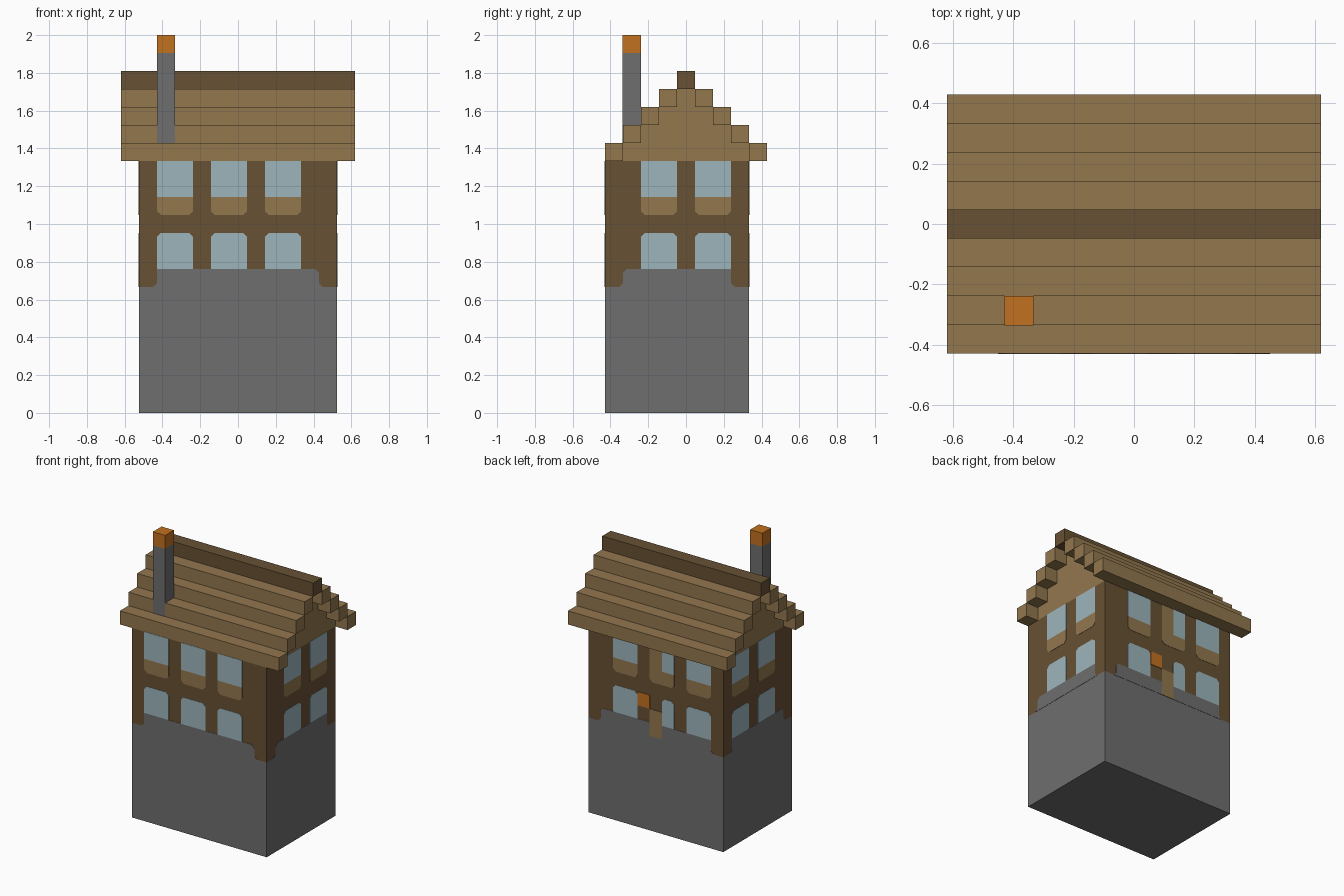
import bpy
import bmesh

if "Cube" in bpy.data.objects:
    bpy.data.objects.remove(bpy.data.objects["Cube"], do_unlink=True)

U = 2 / 21      # size of one building block
CUT = 0.22      # clipped corner, in blocks
THIN = 0.02     # plate thickness, in blocks


def material(name, rgb):
    m = bpy.data.materials.new(name)
    m.use_nodes = True
    m.diffuse_color = (*rgb, 1)
    m.node_tree.nodes["Principled BSDF"].inputs["Base Color"].default_value = (*rgb, 1)
    return m


STONE = material("grey stone", (0.156, 0.156, 0.156))
WOOD = material("dark brown wood", (0.136, 0.082, 0.034))
TAN = material("tan wood", (0.288, 0.184, 0.076))
GLASS = material("pale blue glass", (0.333, 0.462, 0.503))
ORANGE = material("orange clay", (0.539, 0.165, 0.0144))


def prism(name, mat, ring, shift):
    """Closed solid: a ring of points swept along a vector, in blocks."""
    bm = bmesh.new()
    a = [bm.verts.new([c * U for c in p]) for p in ring]
    b = [bm.verts.new([(c + d) * U for c, d in zip(p, shift)]) for p in ring]
    bm.faces.new(a)
    bm.faces.new(b)
    for i in range(len(a)):
        j = (i + 1) % len(a)
        bm.faces.new((a[i], a[j], b[j], b[i]))
    bmesh.ops.recalc_face_normals(bm, faces=bm.faces)
    mesh = bpy.data.meshes.new(name)
    bm.to_mesh(mesh)
    bm.free()
    mesh.materials.append(mat)
    obj = bpy.data.objects.new(name, mesh)
    bpy.context.collection.objects.link(obj)


def box(name, mat, x, y, z):
    ring = [(x[0], y[0], z[0]), (x[1], y[0], z[0]), (x[1], y[1], z[0]), (x[0], y[1], z[0])]
    prism(name, mat, ring, (0, 0, z[1] - z[0]))


# Each wall: point on the wall from (along, height), and outward step
WALLS = {
    "front": (lambda s, z: (s, -4.5, z), (0, -THIN, 0)),
    "back": (lambda s, z: (s, 3.5, z), (0, THIN, 0)),
    "left": (lambda s, z: (5.5, s, z), (THIN, 0, 0)),
    "right": (lambda s, z: (-5.5, s, z), (-THIN, 0, 0)),
}


def plate(wall, part, mat, points):
    place, out = WALLS[wall]
    prism(f"{wall}_{part}", mat, [place(s, z) for s, z in points], out)


def panel(wall, part, mat, s0, s1, z0, z1, clipped=()):
    """Rectangular plate with chosen corners clipped: bl, br, tr, tl."""
    corners = [("bl", s0, z0, 1, 1), ("br", s1, z0, -1, 1),
               ("tr", s1, z1, -1, -1), ("tl", s0, z1, 1, -1)]
    points = []
    for key, s, z, ds, dz in corners:
        if key in clipped:
            pair = [(s, z + dz * CUT), (s + ds * CUT, z)]
            points += pair if key in ("bl", "tr") else pair[::-1]
        else:
            points.append((s, z))
    plate(wall, part, mat, points)


def window_pair(wall, s):
    """Lower pane, upper pane and the sill panel beneath it."""
    panel(wall, "lower_window", GLASS, s, s + 2, 8, 10, ("tl", "tr"))
    panel(wall, "upper_window", GLASS, s, s + 2, 12, 14)
    panel(wall, "window_sill", TAN, s, s + 2, 11, 12, ("bl", "br"))


def stone_band(wall, a, b, clip_a, clip_b):
    """Raised stone course with flared feet, stopping short of the corners."""
    points = [(a - CUT, 7), (b + CUT, 7), (b, 7 + CUT)]
    points += [(b, 8 - CUT), (b - CUT, 8)] if clip_b else [(b, 8)]
    points += [(a + CUT, 8), (a, 8 - CUT)] if clip_a else [(a, 8)]
    plate(wall, "stone_band", STONE, points + [(a, 7 + CUT)])


# Main body
box("stone_base", STONE, (-5.5, 5.5), (-4.5, 3.5), (0, 7))
box("timber_walls", WOOD, (-5.5, 5.5), (-4.5, 3.5), (7, 14))

# Stone courses and windows
for wall in ("front", "back"):
    stone_band(wall, -4.5, 4.5, False, True)
for wall in ("left", "right"):
    stone_band(wall, -3.5, 2.5, True, False)
    for s in (-2.5, 0.5):
        window_pair(wall, s)
for s in (-4.5, -1.5, 1.5):
    window_pair("front", s)
for s in (-4.5, 1.5):
    window_pair("back", s)

# Back middle bay: half windows, shutters and lamp
panel("back", "half_lower_window", GLASS, -1.5, -0.5, 8, 10, ("tl", "tr"))
panel("back", "half_upper_window", GLASS, -1.5, -0.5, 12, 14)
panel("back", "half_sill", TAN, -1.5, -0.5, 11, 12, ("bl",))
panel("back", "upper_shutter", TAN, -0.5, 0.5, 11, 14, ("br",))
# The lower shutter stands slightly proud of the stone band
WALLS["back"] = (WALLS["back"][0], (0, 2 * THIN, 0))
panel("back", "lower_shutter", TAN, -0.5, 0.5, 7, 9)
panel("back", "lamp", ORANGE, 0.5, 1.5, 9, 10)

# Gable filling under the stepped roof
for i in range(4):
    box("gable_fill", TAN, (-5.5, 5.5), (i - 3.5, 3.5 - i), (14 + i, 15 + i))

# Stepped roof and ridge
for i in range(4):
    for side in (-1, 1):
        y = sorted((side * (4.5 - i), side * (3.5 - i)))
        box("roof_step", TAN, (-6.5, 6.5), y, (14 + i, 15 + i))
box("roof_ridge", WOOD, (-6.5, 6.5), (-0.5, 0.5), (18, 19))

# Chimney
box("chimney", STONE, (-4.5, -3.5), (-3.5 - THIN, -2.5), (15, 20))
box("chimney_pot", ORANGE, (-4.5, -3.5), (-3.5 - THIN, -2.5), (20, 21))
